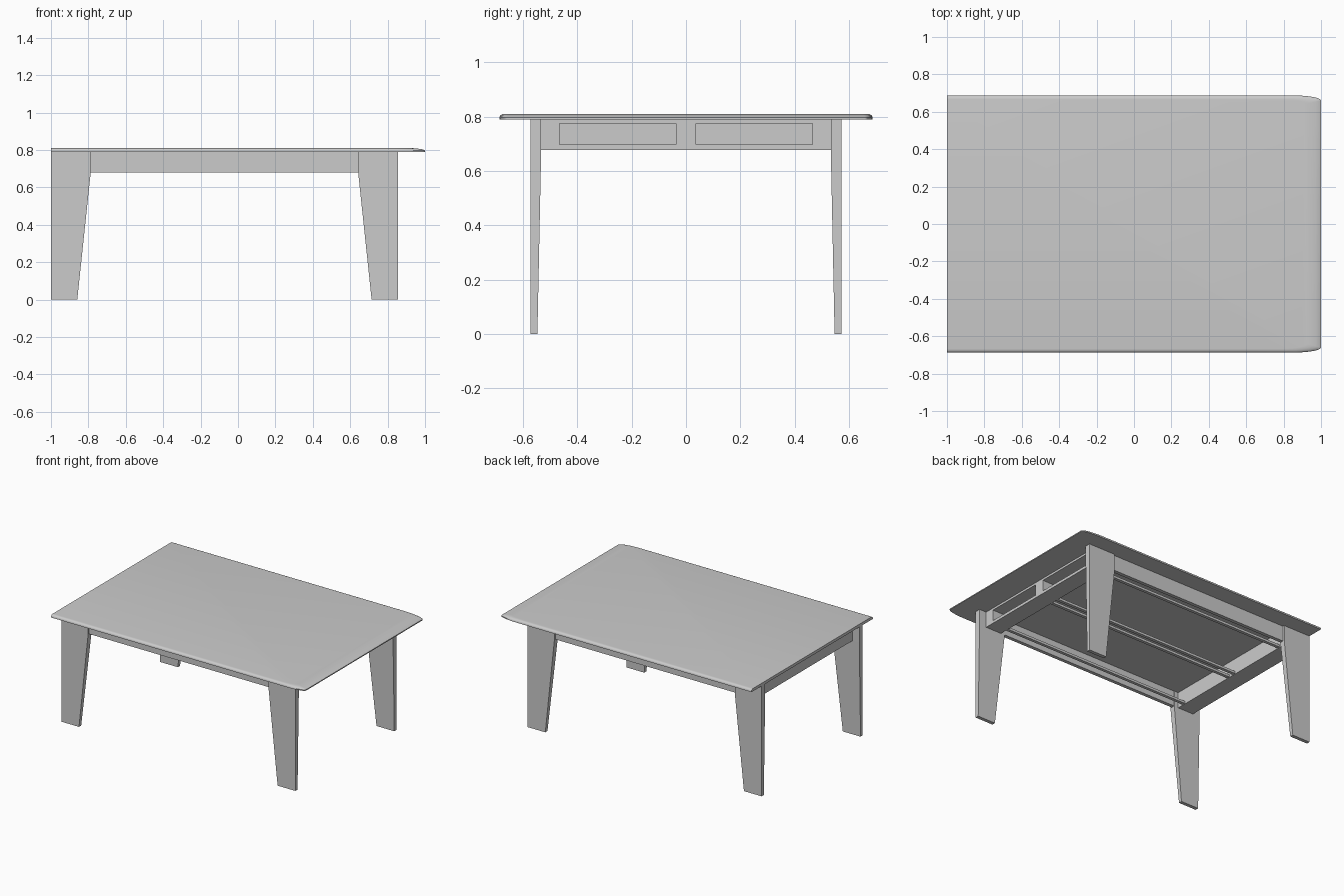
import bpy, bmesh, math

if "Cube" in bpy.data.objects:
    bpy.data.objects.remove(bpy.data.objects["Cube"])

CX = -0.0725      # centre of the leg frame along x
TOP = 0.79        # underside of the table top


def make(name, verts, faces, smooth=False):
    me = bpy.data.meshes.new(name)
    me.from_pydata(verts, [], faces)
    bm = bmesh.new()
    bm.from_mesh(me)
    bmesh.ops.recalc_face_normals(bm, faces=bm.faces)
    bm.to_mesh(me)
    bm.free()
    ob = bpy.data.objects.new(name, me)
    bpy.context.collection.objects.link(ob)
    if smooth:
        bpy.context.view_layer.objects.active = ob
        ob.select_set(True)
        bpy.ops.object.shade_smooth_by_angle(angle=math.radians(30))
        ob.select_set(False)
    return ob


def loft(name, rings, smooth=False):
    """Skin a stack of equal-length rings and cap both ends."""
    n = len(rings[0])
    verts = [p for r in rings for p in r]
    faces = [list(range(n)), list(range((len(rings) - 1) * n, len(rings) * n))]
    for k in range(len(rings) - 1):
        for i in range(n):
            j = (i + 1) % n
            faces.append([k * n + i, k * n + j, (k + 1) * n + j, (k + 1) * n + i])
    return make(name, verts, faces, smooth)


def rect(x0, x1, y0, y1, z):
    return [(x0, y0, z), (x1, y0, z), (x1, y1, z), (x0, y1, z)]


def box(name, x0, x1, y0, y1, z0, z1):
    return loft(name, [rect(x0, x1, y0, y1, z0), rect(x0, x1, y0, y1, z1)])


# Table top: square left end, softly curved right corners, rounded upper rim
def outline(ax, ay, z, steps=10):
    hx, hy, rx, ry = 1 - ax, 0.687 - ay, 0.14, 0.028
    corner = [(hx - rx + rx * math.cos(t), hy - ry + ry * math.sin(t))
              for t in (i * math.pi / 2 / steps for i in range(steps + 1))]
    pts = [(-1, -hy)] + [(x, -y) for x, y in reversed(corner)] + corner + [(-1, hy)]
    return [(x, y, z) for x, y in pts]


rim = [(0, 0, TOP), (0, 0, 0.797), (0.01, 0.002, 0.802), (0.028, 0.006, 0.806),
       (0.05, 0.012, 0.809), (0.075, 0.02, 0.81)]
loft("table_top", [outline(*r) for r in rim], smooth=True)

# Plank legs, tapering on their inner sides below the apron
for sx, xn in ((-1, "left"), (1, "right")):
    for sy, yn in ((-1, "front"), (1, "back")):
        rings = []
        for z, inx, iny in ((0, 0.787, 0.547), (0.68, 0.715, 0.533), (TOP, 0.715, 0.533)):
            rings.append(rect(CX + sx * inx, CX + sx * 0.9275, sy * iny, sy * 0.572, z))
        loft(f"{yn}_{xn}_leg", rings)

# Long aprons and drawer runners on both sides
for sy, yn in ((-1, "front"), (1, "back")):
    box(f"{yn}_apron", CX - 0.715, CX + 0.715, sy * 0.535, sy * 0.56, 0.68, TOP)
    box(f"{yn}_outer_runner", -0.82, 0.675, sy * 0.465, sy * 0.487, 0.68, 0.697)
    box(f"{yn}_inner_runner", -0.82, 0.675, sy * 0.018, sy * 0.04, 0.68, 0.697)

# Solid left end apron
box("left_end_apron", -0.945, -0.82, -0.533, 0.533, 0.677, TOP)

# Right end frame with two drawer openings
X0, X1 = 0.675, 0.80
box("right_end_bottom_rail", X0, X1, -0.533, 0.533, 0.677, 0.697)
box("right_end_top_rail", X0, X1, -0.533, 0.533, 0.775, TOP)
box("right_end_divider", X0, X1, -0.037, 0.037, 0.697, 0.775)
for sy, yn in ((-1, "front"), (1, "back")):
    box(f"{yn}_end_post", X0, X1, sy * 0.465, sy * 0.533, 0.697, 0.775)
